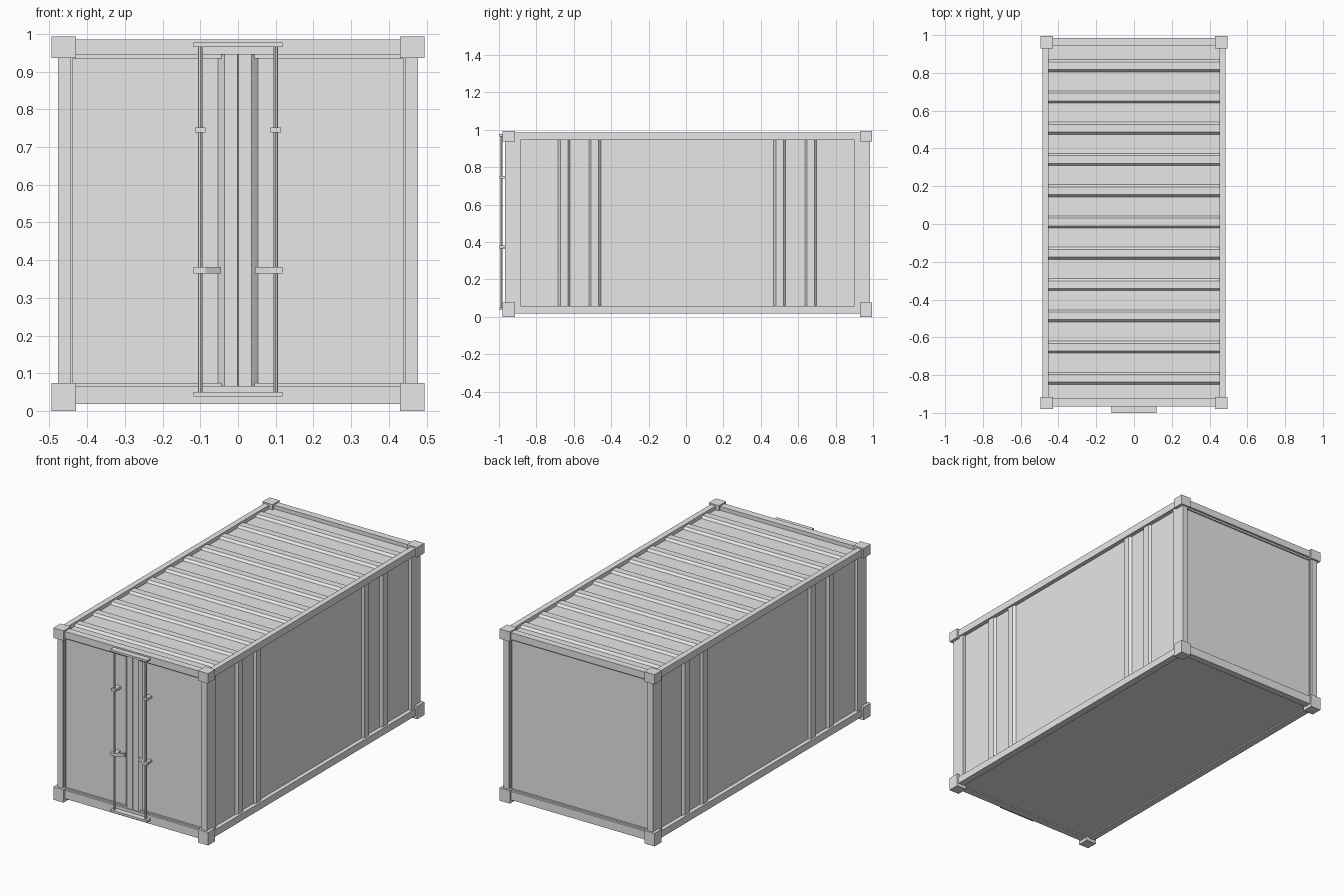
import bpy
import bmesh
from mathutils import Vector

cube = bpy.data.objects.get("Cube")
if cube:
    bpy.data.objects.remove(cube, do_unlink=True)

grey = bpy.data.materials.new("light_grey_steel")
grey.use_nodes = True
grey.diffuse_color = (0.8, 0.8, 0.8, 1)
grey.node_tree.nodes["Principled BSDF"].inputs["Base Color"].default_value = (0.8, 0.8, 0.8, 1)


def finish(name, bm):
    bmesh.ops.recalc_face_normals(bm, faces=bm.faces[:])
    mesh = bpy.data.meshes.new(name)
    bm.to_mesh(mesh)
    bm.free()
    mesh.materials.append(grey)
    obj = bpy.data.objects.new(name, mesh)
    bpy.context.collection.objects.link(obj)
    return obj


def box(name, x, y, z):
    """Box from (min, max) pairs."""
    bm = bmesh.new()
    bmesh.ops.create_cube(bm, size=1)
    for v in bm.verts:
        v.co = [(a + b) / 2 + c * (b - a) for (a, b), c in zip((x, y, z), v.co)]
    return finish(name, bm)


def prism(name, profile, place, lo, hi):
    """Extrude a closed 2D profile; place(u, depth, t) gives the 3D point."""
    bm = bmesh.new()
    face = bm.faces.new([bm.verts.new(place(u, d, lo)) for u, d in profile])
    new = bmesh.ops.extrude_face_region(bm, geom=[face])["geom"]
    step = Vector(place(0, 0, hi)) - Vector(place(0, 0, lo))
    bmesh.ops.translate(bm, vec=step, verts=[g for g in new if isinstance(g, bmesh.types.BMVert)])
    return finish(name, bm)


def ribbed(start, end, base, back, centres, height=0.013, foot=0.032, crown=0.02):
    """Sheet profile with raised trapezoid ribs."""
    pts = [(start, back), (start, base)]
    for c in centres:
        pts += [(c - foot, base), (c - crown, base + height),
                (c + crown, base + height), (c + foot, base)]
    return pts + [(end, base), (end, back)]


def span(s, a, b):
    """Mirror an interval by sign s."""
    return tuple(sorted((s * a, s * b)))


FRONT, BACK = -0.967, 0.985
sides = ((-1, "right"), (1, "left"))

# Floor and inner core
box("core", (-0.45, 0.45), (-0.93, 0.95), (0.025, 0.95))

# Corrugated roof and side walls
prism("roof", ribbed(-0.94, 0.96, 0.963, 0.94, [-0.817 + i * 0.1655 for i in range(11)]),
      lambda u, d, t: (t, u, d), -0.455, 0.455)
for s, label in sides:
    prism(label + "_wall", ribbed(-0.94, 0.96, 0.461, 0.44, [-0.652, -0.487, 0.5, 0.667]),
          lambda u, d, t: (s * d, u, t), 0.04, 0.95)

# Door pair with raised, seamed middle strip
door = [(-0.44, 0.92), (-0.44, 0.947), (-0.053, 0.947), (-0.036, 0.962), (-0.001, 0.962),
        (0, 0.957), (0.001, 0.962), (0.036, 0.962), (0.053, 0.947), (0.44, 0.947), (0.44, 0.92)]
prism("doors", door, lambda u, d, t: (u, -d, t), 0.06, 0.945)
box("rear_wall", (-0.45, 0.45), (0.94, 0.965), (0.03, 0.96))

# Frame: posts, rails and corner castings
for s, label in sides:
    box(label + "_front_post", span(s, 0.443, 0.478), (FRONT, -0.885), (0.04, 0.96))
    box(label + "_rear_post", span(s, 0.443, 0.478), (0.9, BACK), (0.04, 0.96))
    box(label + "_top_rail", span(s, 0.452, 0.485), (-0.95, 0.965), (0.945, 0.985))
    box(label + "_bottom_rail", span(s, 0.445, 0.485), (-0.95, 0.965), (0.018, 0.058))
    for end, y in (("front", (-0.98, -0.915)), ("rear", (0.93, 0.995))):
        box(f"{label}_{end}_lower_casting", span(s, 0.43, 0.495), y, (0, 0.075))
        box(f"{label}_{end}_upper_casting", span(s, 0.43, 0.495), y, (0.936, 0.993))
for end, y in (("front", (FRONT, -0.925)), ("rear", (0.945, BACK))):
    box(end + "_top_rail", (-0.46, 0.46), y, (0.945, 0.985))
    box(end + "_bottom_rail", (-0.46, 0.46), y, (0.018, 0.067))

# Stepped ledge around each end panel
for end, y in (("front", (-0.955, -0.93)), ("rear", (0.95, 0.973))):
    box(end + "_top_ledge", (-0.45, 0.45), y, (0.935, 0.95))
    box(end + "_bottom_ledge", (-0.45, 0.45), y, (0.06, 0.075))
    for s, label in sides:
        box(f"{label}_{end}_ledge", span(s, 0.438, 0.45), y, (0.06, 0.95))

# Locking gear: rods, end bars, brackets and handles
box("lock_top_bar", (-0.118, 0.118), (-1.0, -0.96), (0.965, 0.977))
box("lock_bottom_bar", (-0.118, 0.118), (-1.0, -0.96), (0.038, 0.05))
for s, label in sides:
    bm = bmesh.new()
    bmesh.ops.create_cone(bm, cap_ends=True, segments=8, radius1=0.006, radius2=0.006, depth=0.915)
    bmesh.ops.translate(bm, vec=(s * 0.1, -0.986, 0.5075), verts=bm.verts)
    finish(label + "_lock_rod", bm)
    box(label + "_rod_bracket", span(s, 0.086, 0.114), (-0.997, -0.94), (0.738, 0.752))
    handle = [(0.118, 0.98), (0.118, 0.998), (0.086, 0.998), (0.045, 0.972),
              (0.045, 0.96), (0.086, 0.98)]
    prism(label + "_handle", handle, lambda u, d, t: (s * u, -d, t), 0.365, 0.382)
    box(label + "_handle_bracket", span(s, 0.088, 0.112), (-0.985, -0.94), (0.367, 0.38))
